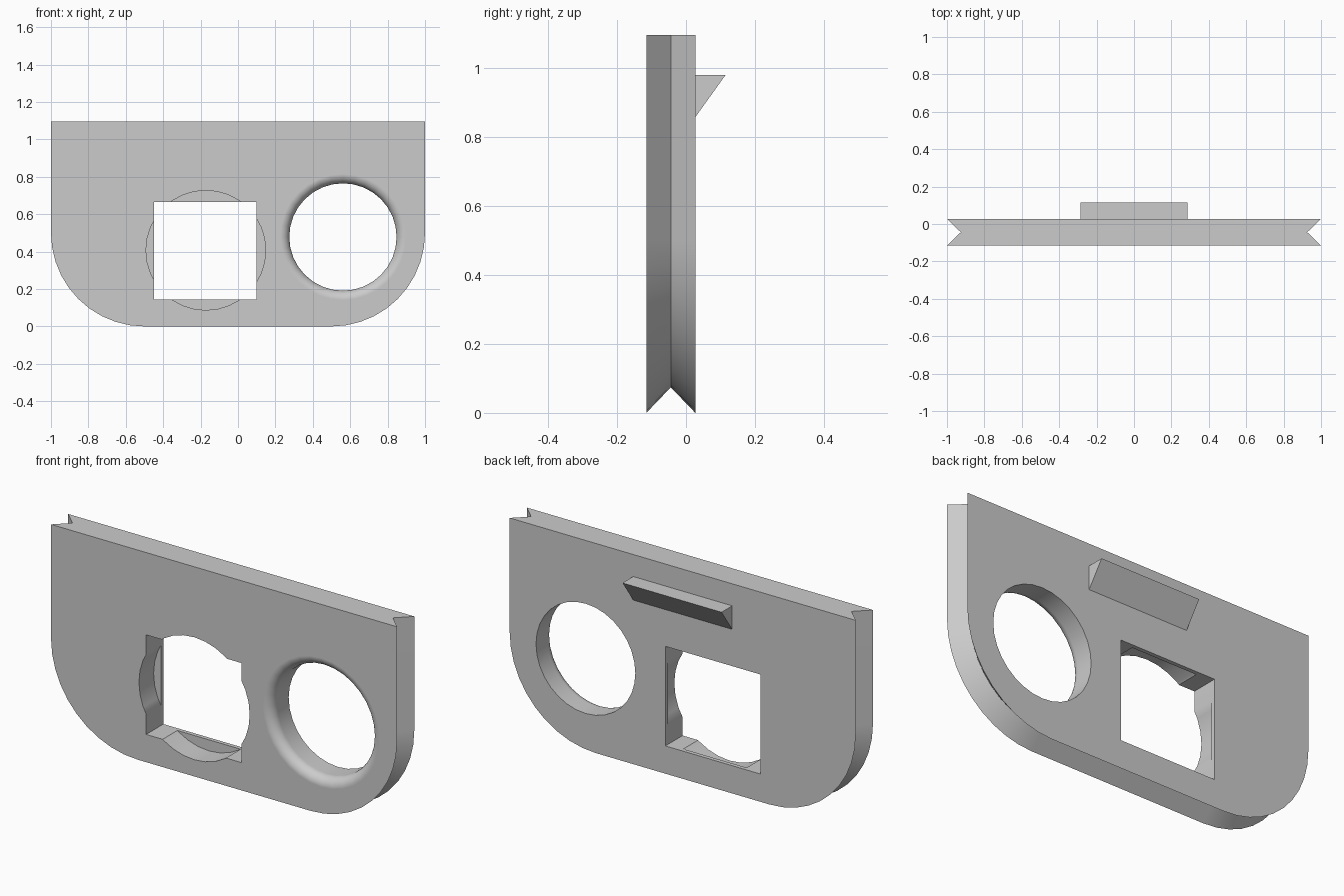
import bpy, bmesh
from math import cos, sin, pi, radians

if "Cube" in bpy.data.objects:
    bpy.data.objects.remove(bpy.data.objects["Cube"], do_unlink=True)

FRONT, MID, BACK, TAB = -0.115, -0.044, 0.027, 0.115
HEIGHT, CORNER, GROOVE = 1.095, 0.5, 0.074

grey = bpy.data.materials.new("plain grey")
grey.use_nodes = True
grey.diffuse_color = (0.6, 0.6, 0.6, 1)
grey.node_tree.nodes["Principled BSDF"].inputs["Base Color"].default_value = (0.6, 0.6, 0.6, 1)


def loft(name, rings):
    """Skin a list of equal-length closed rings and cap both ends."""
    bm = bmesh.new()
    loops = [[bm.verts.new(p) for p in ring] for ring in rings]
    for a, b in zip(loops, loops[1:]):
        for i in range(len(a)):
            j = (i + 1) % len(a)
            bm.faces.new((a[i], a[j], b[j], b[i]))
    bm.faces.new(loops[0])
    bm.faces.new(loops[-1])
    bmesh.ops.recalc_face_normals(bm, faces=bm.faces)
    mesh = bpy.data.meshes.new(name)
    bm.to_mesh(mesh)
    bm.free()
    obj = bpy.data.objects.new(name, mesh)
    bpy.context.collection.objects.link(obj)
    mesh.materials.append(grey)
    return obj


def outline(inset, y, steps=10):
    """Plate outline: square on top, rounded at the bottom corners."""
    r = CORNER - inset
    arc = [(CORNER + r * cos(a), CORNER - r * sin(a))
           for a in (pi / 2 * i / steps for i in range(steps + 1))]
    half = [(1 - inset, HEIGHT)] + arc
    pts = half + [(-x, z) for x, z in reversed(half)]
    return [(x, y, z) for x, z in pts]


def circle(x, z, r, y, n):
    return [(x + r * cos(2 * pi * i / n), y, z + r * sin(2 * pi * i / n)) for i in range(n)]


def rectangle(x0, x1, z0, z1, y):
    return [(x0, y, z0), (x1, y, z0), (x1, y, z1), (x0, y, z1)]


# Plate with a V groove along its sides and bottom
plate = loft("plate", [outline(0, FRONT), outline(GROOVE, MID), outline(0, BACK)])

# Square opening, the shallow round seat around it, and the rounded-lip hole
square = loft("square_cutter", [rectangle(-0.45, 0.10, 0.145, 0.665, y) for y in (-0.2, 0.2)])
seat = loft("seat_cutter", [circle(-0.172, 0.407, 0.32, y, 32) for y in (-0.2, 0.006)])
LIP, RADIUS = 0.05, 0.287
profile = [(RADIUS + LIP, FRONT - 0.05)]
for i in range(9):
    a = pi / 2 * i / 8
    profile.append((RADIUS + LIP * (1 - sin(a)), FRONT + LIP * (1 - cos(a))))
profile.append((RADIUS, 0.2))
hole = loft("hole_cutter", [circle(0.561, 0.478, r, y, 32) for r, y in profile])

bpy.context.view_layer.objects.active = plate
for cutter in (square, seat, hole):
    mod = plate.modifiers.new("cut", "BOOLEAN")
    mod.operation, mod.solver, mod.object = "DIFFERENCE", "EXACT", cutter
    bpy.ops.object.modifier_apply(modifier=mod.name)
    bpy.data.objects.remove(cutter, do_unlink=True)

bpy.ops.object.select_all(action="DESELECT")
plate.select_set(True)
bpy.ops.object.shade_smooth_by_angle(angle=radians(30))
weighted = plate.modifiers.new("clean flat faces", "WEIGHTED_NORMAL")
weighted.keep_sharp = True

# Wedge tab on the back
loft("back_tab", [[(x, BACK, 0.857), (x, BACK, 0.98), (x, TAB, 0.98)] for x in (-0.286, 0.286)])
